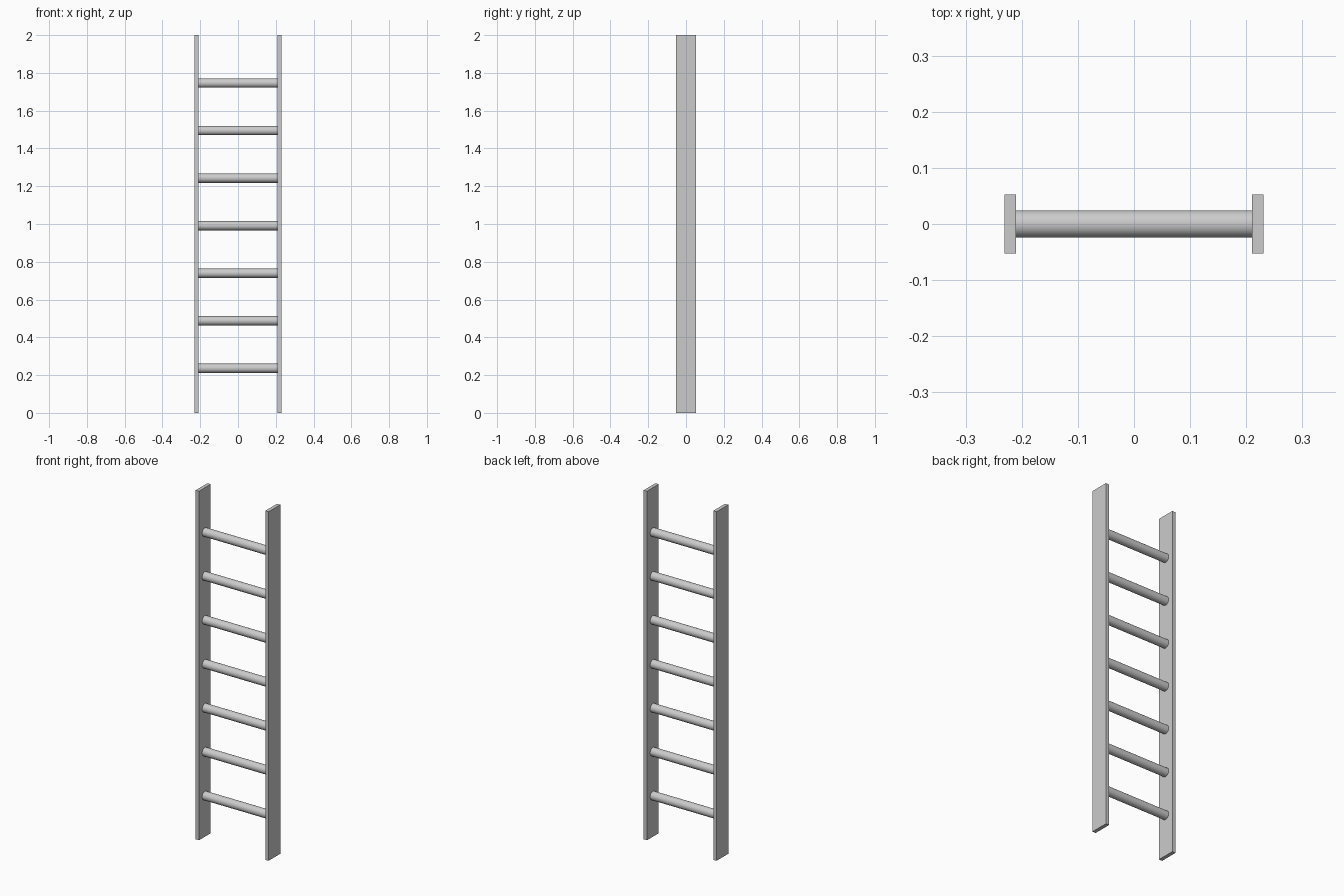
import bpy
import math

if "Cube" in bpy.data.objects:
    bpy.data.objects.remove(bpy.data.objects["Cube"])

HEIGHT = 2.0
RAIL_X = 0.2205        # rail centre offset
RAIL_W, RAIL_D = 0.021, 0.106
RUNG_R = 0.0245
RUNG_COUNT, RUNG_Z0, RUNG_STEP = 7, 0.236, 0.2517


def rail(name, x):
    bpy.ops.mesh.primitive_cube_add(size=1, location=(x, 0, HEIGHT / 2))
    ob = bpy.context.object
    ob.name = name
    ob.scale = (RAIL_W, RAIL_D, HEIGHT)
    bpy.ops.object.transform_apply(location=False, rotation=False, scale=True)


def rung(name, z):
    length = 2 * RAIL_X - RAIL_W + 0.001
    bpy.ops.mesh.primitive_cylinder_add(vertices=32, radius=RUNG_R, depth=length,
                                        location=(0, 0, z), rotation=(0, math.pi / 2, 0))
    bpy.context.object.name = name
    bpy.ops.object.shade_smooth_by_angle()


# Flat side boards
rail("left_rail", -RAIL_X)
rail("right_rail", RAIL_X)

# Evenly spaced round rungs between the boards
for i in range(RUNG_COUNT):
    rung(f"rung_{i + 1}", RUNG_Z0 + i * RUNG_STEP)
